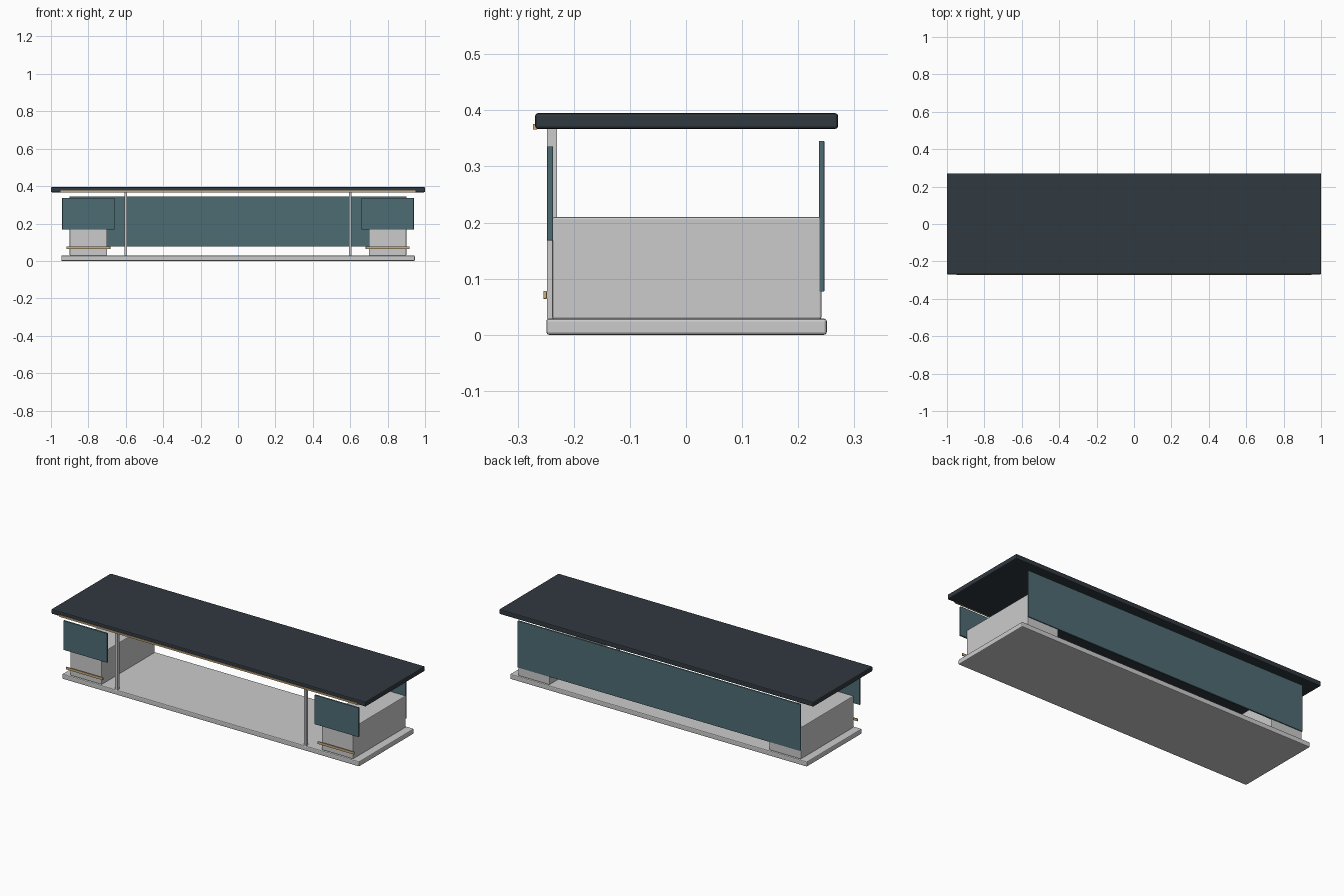
import bpy

if "Cube" in bpy.data.objects:
    bpy.data.objects.remove(bpy.data.objects["Cube"])


def material(name, color):
    m = bpy.data.materials.new(name)
    m.diffuse_color = (*color, 1)
    m.use_nodes = True
    m.node_tree.nodes["Principled BSDF"].inputs["Base Color"].default_value = m.diffuse_color
    return m


dark = material("dark_slate", (0.03, 0.04, 0.05))
teal = material("teal", (0.075, 0.15, 0.175))
brass = material("brass", (0.6, 0.42, 0.2))


def box(name, x, y, z, bevel=0.0, mat=None):
    """Box from (min, max) ranges, with softened edges."""
    bpy.ops.mesh.primitive_cube_add(
        size=1, location=[(r[0] + r[1]) / 2 for r in (x, y, z)])
    o = bpy.context.object
    o.name = name
    o.scale = [r[1] - r[0] for r in (x, y, z)]
    bpy.ops.object.transform_apply(location=False, rotation=False, scale=True)
    if mat:
        o.data.materials.append(mat)
    if bevel:
        b = o.modifiers.new("soft_edges", "BEVEL")
        b.width = bevel
        b.segments = 2
    return o


# Slabs
box("base_plinth", (-0.945, 0.945), (-0.249, 0.251), (0.0, 0.029), 0.005)
box("top_slab", (-1, 1), (-0.269, 0.271), (0.367, 0.395), 0.005, dark)
box("top_trim", (-0.95, 0.95), (-0.273, -0.265), (0.366, 0.376), 0.001, brass)

# Back
box("back_panel", (-0.9, 0.9), (0.237, 0.2465), (0.077, 0.3455), 0.0015, teal)

# Mirrored side units
for side, s in (("left", -1), ("right", 1)):
    def span(a, b):
        return tuple(sorted((s * a, s * b)))
    box(side + "_cabinet", span(0.7, 0.9), (-0.2385, 0.2415), (0.028, 0.21), 0.004)
    box(side + "_drawer_front", span(0.66, 0.94), (-0.247, -0.237),
        (0.168, 0.336), 0.0015, teal)
    box(side + "_handle", span(0.683, 0.917), (-0.254, -0.248),
        (0.064, 0.078), 0.001, brass)
    box(side + "_post", span(0.593, 0.608), (-0.248, -0.23), (0.028, 0.368))
